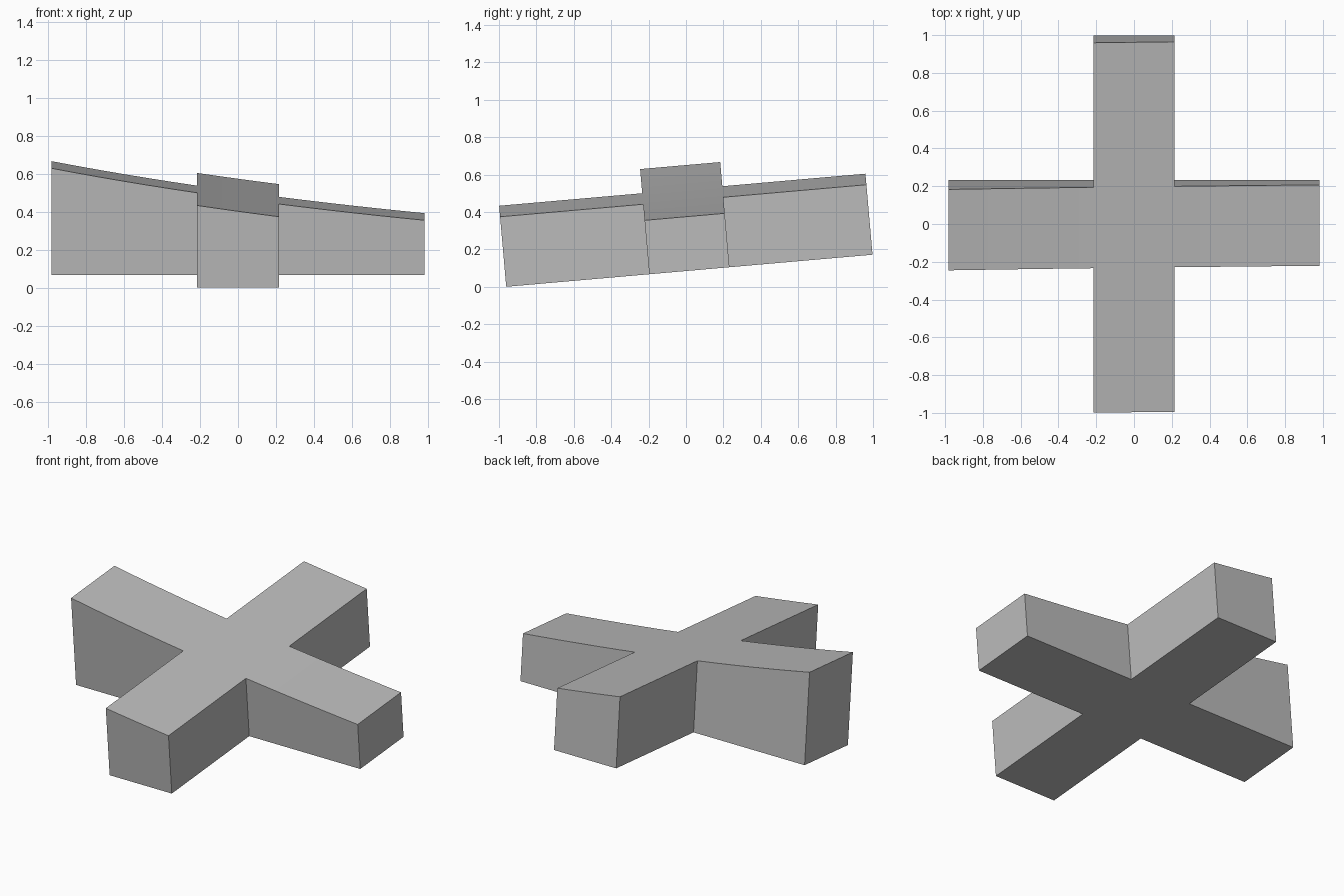
import bpy, bmesh, math
from mathutils import Matrix, Vector

if "Cube" in bpy.data.objects:
    bpy.data.objects.remove(bpy.data.objects["Cube"], do_unlink=True)

REACH, HALF = 0.983, 0.215
ARM_STEPS, CORE_STEPS = 6, 4


def height(x):
    """Top surface eases down from left to right."""
    return 0.404 * math.exp(-0.34 * x)


def spread(a, b, n):
    return [a + (b - a) * i / n for i in range(n)]


# Plan of the cross as a grid of cells, leaving the four corners empty
xs = (spread(-REACH, -HALF, ARM_STEPS) + spread(-HALF, HALF, CORE_STEPS)
      + spread(HALF, REACH, ARM_STEPS) + [REACH])
ys = [-REACH, -HALF, HALF, REACH]
bm = bmesh.new()
for x0, x1 in zip(xs, xs[1:]):
    in_core = abs(x0 + x1) / 2 < HALF
    for y0, y1 in zip(ys, ys[1:]):
        if in_core or abs(y0 + y1) / 2 < HALF:
            bm.faces.new([bm.verts.new((x, y, 0)) for x, y in
                          ((x0, y0), (x1, y0), (x1, y1), (x0, y1))])
bmesh.ops.remove_doubles(bm, verts=bm.verts[:], dist=0.0001)

# Raise the plan into a solid with the curved top
raised = bmesh.ops.extrude_face_region(bm, geom=bm.faces[:], use_keep_orig=True)
for item in raised["geom"]:
    if isinstance(item, bmesh.types.BMVert):
        item.co.z = height(item.co.x)
bmesh.ops.recalc_face_normals(bm, faces=bm.faces[:])

# Tip the solid up at the back and rest its front edge on the ground
tilt = math.radians(5)
bm.transform(Matrix.Translation(Vector((0, 0.018, REACH * math.sin(tilt))))
             @ Matrix.Rotation(tilt, 4, "X"))

mesh = bpy.data.meshes.new("cross_block")
bm.to_mesh(mesh)
bm.free()
block = bpy.data.objects.new("cross_block", mesh)
bpy.context.collection.objects.link(block)

# Plain grey
grey = bpy.data.materials.new("plain_grey")
grey.use_nodes = True
colour = (0.5, 0.5, 0.5, 1)
grey.diffuse_color = colour
grey.node_tree.nodes["Principled BSDF"].inputs["Base Color"].default_value = colour
mesh.materials.append(grey)

# Smooth the gentle curve, keep the edges sharp
bpy.ops.object.select_all(action="DESELECT")
block.select_set(True)
bpy.context.view_layer.objects.active = block
bpy.ops.object.shade_smooth_by_angle(angle=math.radians(30))
